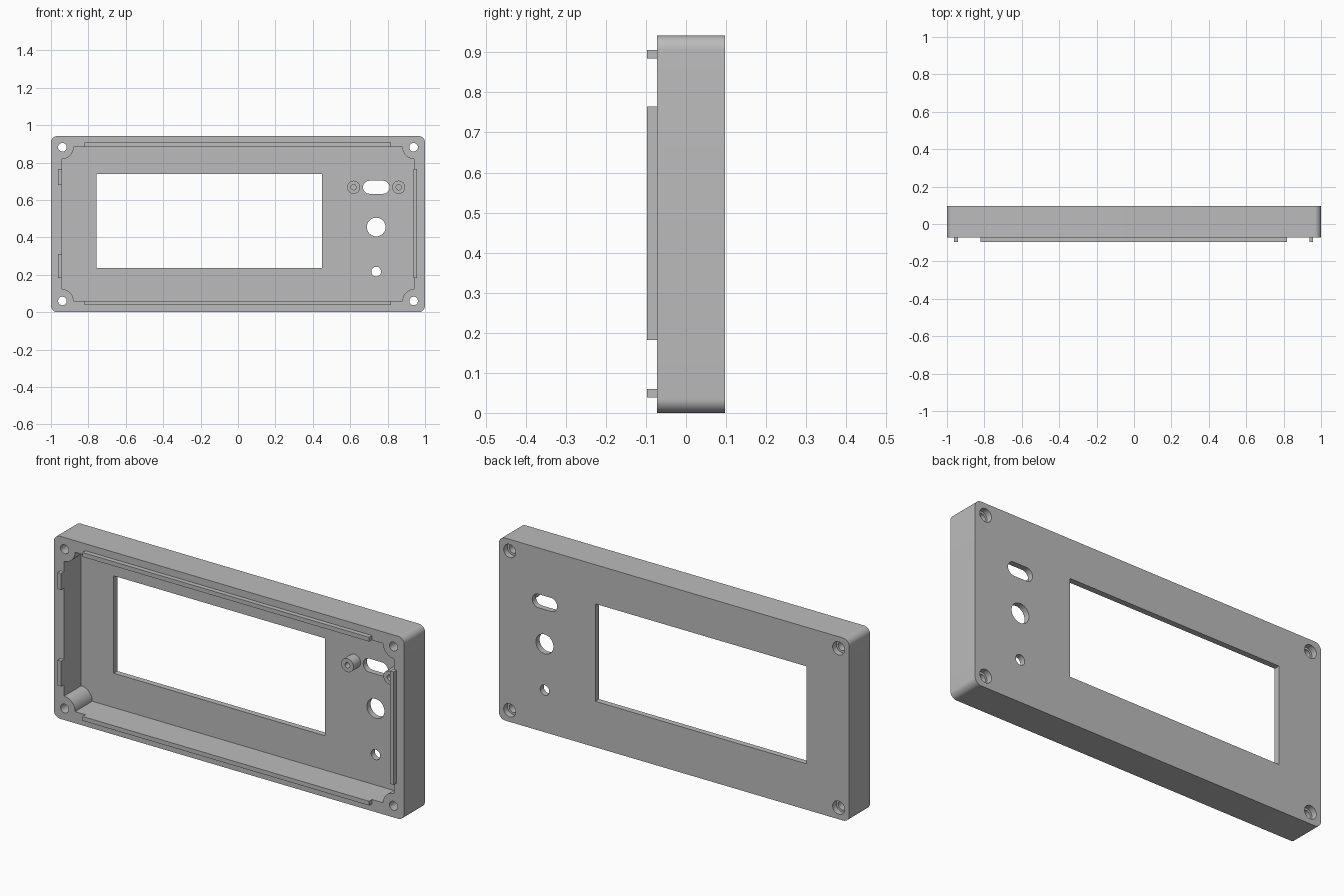
import bpy, bmesh
from math import cos, sin, pi

cube = bpy.data.objects.get("Cube")
if cube:
    bpy.data.objects.remove(cube, do_unlink=True)

grey = bpy.data.materials.new("plain grey")
grey.use_nodes = True
colour = (0.5, 0.5, 0.5, 1)
grey.diffuse_color = colour
grey.node_tree.nodes["Principled BSDF"].inputs["Base Color"].default_value = colour

FRONT, BACK, RIM, FLOOR = -0.097, 0.097, -0.073, 0.067
HEIGHT = 0.942
MID = HEIGHT / 2


def arc(cx, cz, r, start, end, n=10):
    steps = [start + (end - start) * i / n for i in range(n + 1)]
    return [(cx + r * cos(a), cz + r * sin(a)) for a in steps]


def rounded(cx, cz, w, h, r):
    """Rounded rectangle; also gives slots and circles."""
    pts = []
    for k, (sx, sz) in enumerate([(1, 1), (-1, 1), (-1, -1), (1, -1)]):
        pts += arc(cx + sx * (w / 2 - r), cz + sz * (h / 2 - r), r,
                   k * pi / 2, (k + 1) * pi / 2)
    keep = []
    for p in pts:
        if all(abs(p[0] - q[0]) + abs(p[1] - q[1]) > 1e-5 for q in keep):
            keep.append(p)
    return keep


def circle(cx, cz, r):
    return rounded(cx, cz, 2 * r, 2 * r, r)


def box(x0, x1, z0, z1):
    return [(x0, z0), (x1, z0), (x1, z1), (x0, z1)]


def prism(name, pts, y0, y1):
    """Extrude an x-z outline from y0 to y1."""
    bm = bmesh.new()
    face = bm.faces.new([bm.verts.new((x, y0, z)) for x, z in pts])
    out = bmesh.ops.extrude_face_region(bm, geom=[face])["geom"]
    moved = [v for v in out if isinstance(v, bmesh.types.BMVert)]
    bmesh.ops.translate(bm, verts=moved, vec=(0, y1 - y0, 0))
    bmesh.ops.recalc_face_normals(bm, faces=bm.faces)
    mesh = bpy.data.meshes.new(name)
    bm.to_mesh(mesh)
    bm.free()
    mesh.materials.append(grey)
    ob = bpy.data.objects.new(name, mesh)
    bpy.context.collection.objects.link(ob)
    return ob


def activate(ob):
    bpy.ops.object.select_all(action='DESELECT')
    ob.select_set(True)
    bpy.context.view_layer.objects.active = ob


def cut(ob, pts, y0, y1):
    cutter = prism("cutter", pts, y0, y1)
    mod = ob.modifiers.new("cut", 'BOOLEAN')
    mod.operation, mod.solver, mod.object = 'DIFFERENCE', 'EXACT', cutter
    activate(ob)
    bpy.ops.object.modifier_apply(modifier=mod.name)
    bpy.data.objects.remove(cutter, do_unlink=True)


def smooth(ob):
    activate(ob)
    bpy.ops.object.shade_smooth_by_angle(angle=pi / 6)


# Outer shell
body = prism("enclosure_body", rounded(0, MID, 2, HEIGHT, 0.035), RIM, BACK)

# Cavity, leaving a quarter-round screw boss in each corner
cx, cz, boss = 0.942, MID - 0.06, 0.063
cavity = []
for k, (sx, sz) in enumerate([(1, 1), (-1, 1), (-1, -1), (1, -1)]):
    start = 1.5 * pi + k * pi / 2
    cavity += arc(sx * cx, MID + sz * cz, boss, start, start - pi / 2)
cut(body, cavity, -0.2, FLOOR)

# Display window, slot and round openings
openings = [box(-0.757, 0.45, 0.237, 0.74),
            rounded(0.739, 0.668, 0.142, 0.07, 0.035),
            circle(0.739, 0.455, 0.05),
            circle(0.739, 0.217, 0.026)]
for outline in openings:
    cut(body, outline, 0, 0.2)

# Screw holes with counterbores at the back
for sx in (-1, 1):
    for sz in (-1, 1):
        x, z = sx * 0.939, MID + sz * 0.411
        cut(body, circle(x, z, 0.023), -0.2, 0.2)
        cut(body, circle(x, z, 0.034), BACK - 0.03, 0.2)
smooth(body)

# Locating lips on the rim
lips = {"top_lip": box(-0.82, 0.817, 0.884, 0.906),
        "bottom_lip": box(-0.82, 0.817, 0.038, 0.06),
        "left_lip": box(0.937, 0.957, 0.182, 0.765),
        "upper_right_tab": box(-0.963, -0.942, 0.68, 0.765),
        "lower_right_tab": box(-0.963, -0.942, 0.182, 0.312)}
for name, outline in lips.items():
    prism(name, outline, FRONT, RIM)

# Standoffs beside the slot, each with a blind pilot hole
for side, x in (("right", 0.618), ("left", 0.859)):
    post = prism(side + "_standoff", circle(x, 0.668, 0.035), 0.009, FLOOR + 0.005)
    cut(post, circle(x, 0.668, 0.014), -0.1, 0.055)
    smooth(post)
